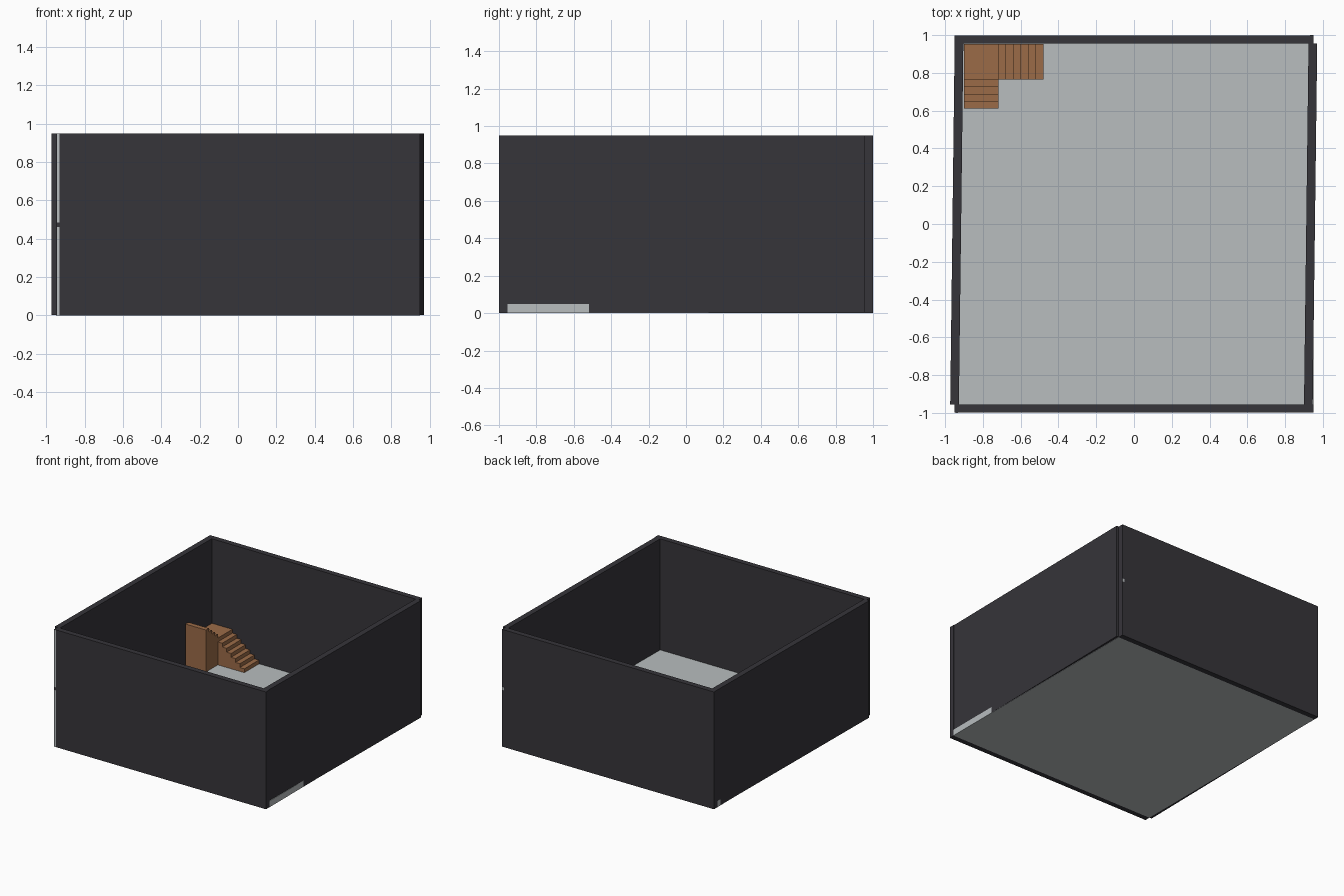
import bpy, bmesh

if "Cube" in bpy.data.objects:
    bpy.data.objects.remove(bpy.data.objects["Cube"])


def material(name, rgb):
    m = bpy.data.materials.new(name)
    m.diffuse_color = (*rgb, 1)
    m.use_nodes = True
    m.node_tree.nodes["Principled BSDF"].inputs["Base Color"].default_value = m.diffuse_color
    return m


DARK = material("charcoal", (0.037, 0.035, 0.042))
PALE = material("pale grey", (0.48, 0.51, 0.52))
WOOD = material("brown wood", (0.33, 0.148, 0.064))


def prism(name, outline, axis, lo, hi, mat):
    """Extrude a 2D outline along an axis from lo to hi."""
    def place(u, v, w):
        return {"x": (w, u, v), "y": (u, w, v), "z": (u, v, w)}[axis]
    bm = bmesh.new()
    ends = [[bm.verts.new(place(u, v, w)) for u, v in outline] for w in (lo, hi)]
    a, b = ends
    bm.faces.new(a)
    bm.faces.new(b)
    n = len(a)
    for i in range(n):
        j = (i + 1) % n
        bm.faces.new((a[i], a[j], b[j], b[i]))
    bmesh.ops.recalc_face_normals(bm, faces=bm.faces)
    me = bpy.data.meshes.new(name)
    bm.to_mesh(me)
    bm.free()
    me.materials.append(mat)
    ob = bpy.data.objects.new(name, me)
    bpy.context.collection.objects.link(ob)
    return ob


def box(name, x0, x1, y0, y1, z0, z1, mat):
    return prism(name, [(x0, y0), (x1, y0), (x1, y1), (x0, y1)], "z", z0, z1, mat)


# Floor slab
FLOOR = 0.05
box("floor", -0.95, 0.9515, -0.955, 0.955, 0, FLOOR, PALE)

# Front and back walls
box("front_wall", -0.95, 0.95, -0.999, -0.955, 0, 0.95, DARK)
box("back_wall", -0.95, 0.95, 0.955, 0.999, 0, 0.95, DARK)

# Side walls, slightly skewed in plan
for name, front, back in (("left_wall", -0.973, -0.9495), ("right_wall", 0.9, 0.924)):
    t = 0.046
    prism(name, [(front, -0.955), (front + t, -0.955), (back + t, 0.955), (back, 0.955)],
          "z", 0.002, 0.95, DARK)

# Pale edge strip on the front wall, with a small break, and its match at the back
box("edge_strip_lower", -0.946, -0.933, -1.0, -0.999, 0, 0.46, PALE)
box("edge_strip_upper", -0.946, -0.933, -1.0, -0.999, 0.485, 0.95, PALE)
box("back_edge_mark", 0.933, 0.95, 0.999, 1.0, 0.46, 0.485, PALE)

# L-shaped staircase: lower flight climbs to -x, landing, upper flight climbs to -y
RISE = 0.031
X0, X1, X2 = -0.9, -0.717, -0.48
Y0, Y1, Y2 = 0.612, 0.766, 0.952


def stair_profile(start, end, steps, first):
    """Stepped outline rising from start to end."""
    run = (end - start) / steps
    pts = [(start, FLOOR)]
    for i in range(steps):
        z = FLOOR + RISE * (first + i)
        pts += [(start + run * i, z), (start + run * (i + 1), z)]
    return pts + [(end, FLOOR)]


prism("lower_flight", stair_profile(X2, X1, 6, 1), "y", Y1, Y2, WOOD)
box("stair_landing", X0, X1, Y1, Y2, FLOOR, FLOOR + 7 * RISE, WOOD)
prism("upper_flight", stair_profile(Y1, Y0, 4, 8), "x", X0, X1, WOOD)
